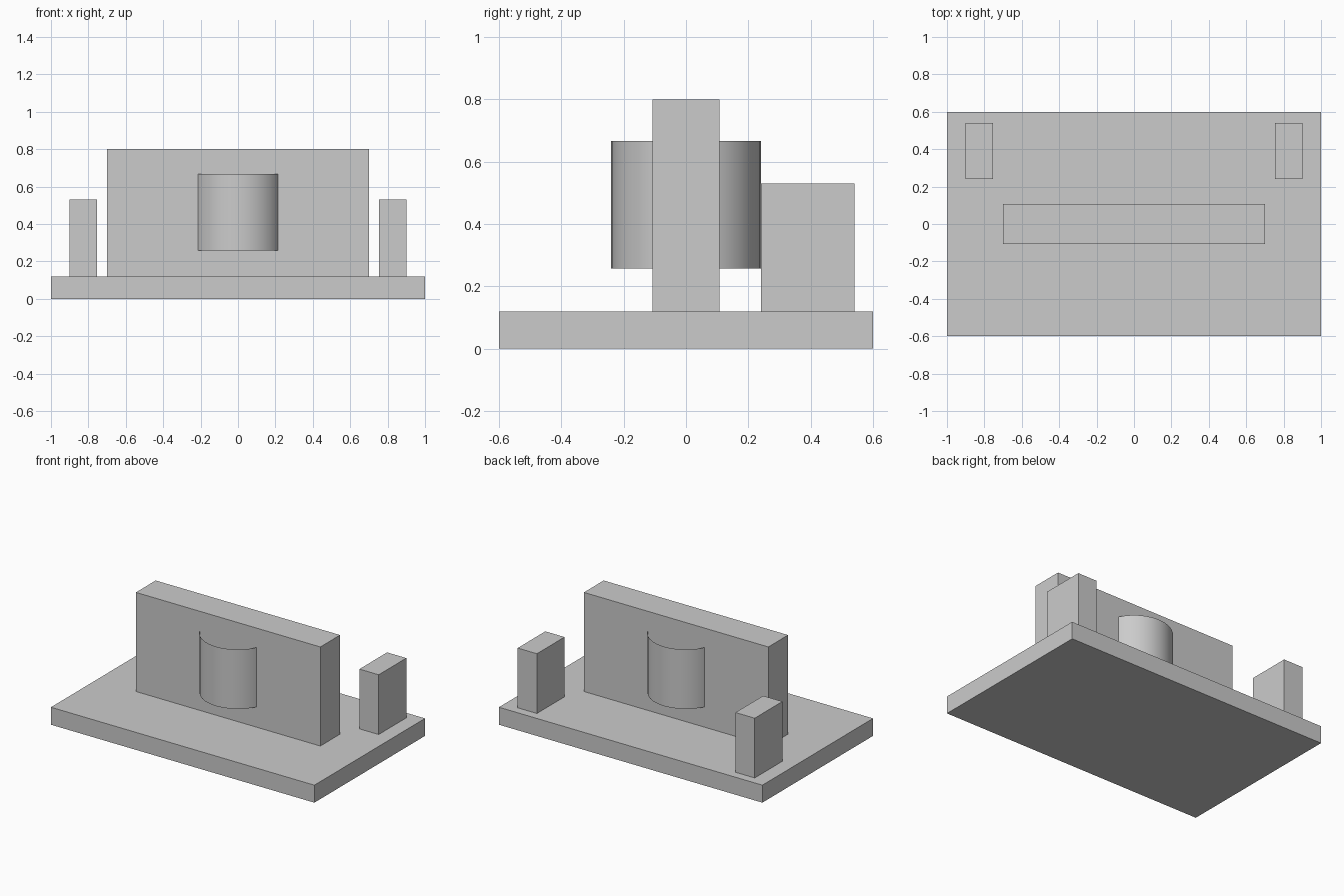
import bpy

default = bpy.data.objects.get("Cube")
if default:
    bpy.data.objects.remove(default, do_unlink=True)

# Single flat colour
grey = bpy.data.materials.new("plain grey")
grey.use_nodes = True
colour = (0.6, 0.6, 0.6, 1.0)
grey.diffuse_color = colour
grey.node_tree.nodes["Principled BSDF"].inputs["Base Color"].default_value = colour


def box(name, low, high):
    """Axis-aligned block between two corners."""
    centre = [(a + b) / 2 for a, b in zip(low, high)]
    size = [b - a for a, b in zip(low, high)]
    bpy.ops.mesh.primitive_cube_add(size=1, location=centre)
    obj = bpy.context.object
    obj.name = name
    for v in obj.data.vertices:
        v.co = [c * s for c, s in zip(v.co, size)]
    obj.data.materials.append(grey)
    return obj


BASE_TOP = 0.12

# Flat base and upright wall
box("base_plate", (-1, -0.6, 0), (1, 0.6, BASE_TOP))
box("upright_wall", (-0.7, -0.107, BASE_TOP), (0.7, 0.107, 0.8))

# Pair of rear posts
for side, x in (("right", -0.827), ("left", 0.827)):
    box(side + "_rear_post", (x - 0.073, 0.24, BASE_TOP), (x + 0.073, 0.54, 0.53))

# Open-ended tube passing through the wall
low, high = 0.258, 0.666
bpy.ops.mesh.primitive_cylinder_add(
    vertices=32, radius=0.24, depth=high - low, end_fill_type='NOTHING',
    location=(0, 0, (low + high) / 2))
tube = bpy.context.object
tube.name = "open_tube"
tube.data.materials.append(grey)
bpy.ops.object.shade_smooth_by_angle()
